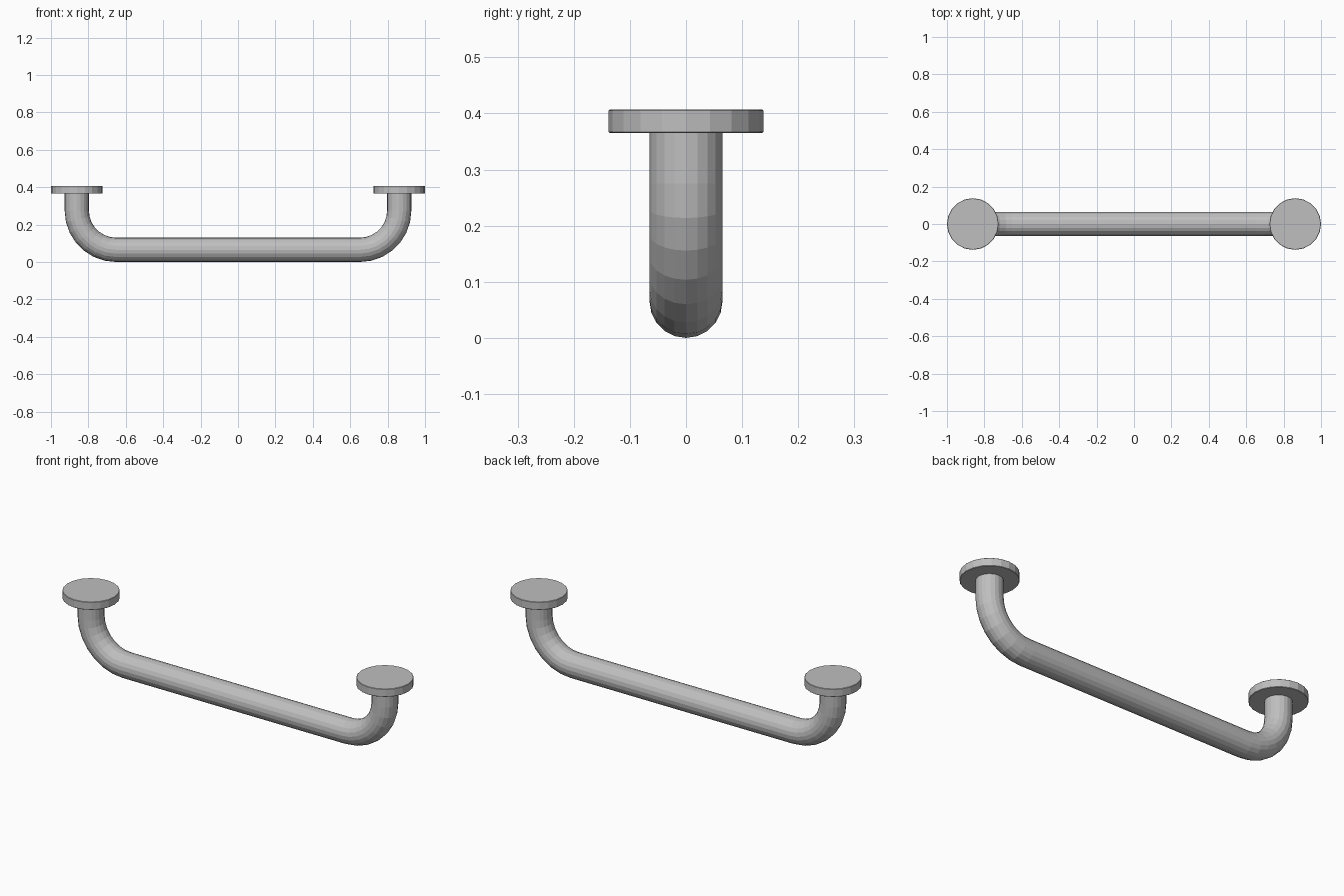
import bpy, bmesh, math
from mathutils import Vector

if "Cube" in bpy.data.objects:
    bpy.data.objects.remove(bpy.data.objects["Cube"])

SIDES = 20
TUBE_R, BEND_R, BEND_STEPS = 0.065, 0.21, 7
POST_X, PLATE_R = 0.862, 0.138
PLATE_Z0, PLATE_Z1 = 0.365, 0.407

metal = bpy.data.materials.new("brushed grey metal")
metal.diffuse_color = (0.52, 0.52, 0.52, 1)
metal.use_nodes = True
metal.node_tree.nodes["Principled BSDF"].inputs["Base Color"].default_value = metal.diffuse_color


def make_object(name, bm):
    bmesh.ops.recalc_face_normals(bm, faces=bm.faces[:])
    mesh = bpy.data.meshes.new(name)
    bm.to_mesh(mesh)
    bm.free()
    mesh.materials.append(metal)
    obj = bpy.data.objects.new(name, mesh)
    bpy.context.collection.objects.link(obj)
    return obj


# Centre line of the right half: (point, outward direction), from bar to post
cx, cz = POST_X - BEND_R, TUBE_R + BEND_R
half = []
for i in range(BEND_STEPS + 1):
    a = math.pi / 2 * i / BEND_STEPS
    out = Vector((math.sin(a), 0, -math.cos(a)))
    half.append((Vector((cx, 0, cz)) + out * BEND_R, out))
half.append((Vector((POST_X, 0, PLATE_Z0 + 0.01)), Vector((1, 0, 0))))


def flip(v):
    return Vector((-v.x, v.y, v.z))


path = [(flip(p), flip(o)) for p, o in reversed(half)] + half

# Bent tube: round section swept along the path
bm = bmesh.new()
rings = []
for p, out in path:
    ring = []
    for k in range(SIDES):
        t = 2 * math.pi * k / SIDES
        ring.append(bm.verts.new(p + TUBE_R * (math.cos(t) * out + Vector((0, math.sin(t), 0)))))
    rings.append(ring)
for r0, r1 in zip(rings, rings[1:]):
    for k in range(SIDES):
        n = (k + 1) % SIDES
        bm.faces.new((r0[k], r0[n], r1[n], r1[k]))
bm.faces.new(rings[0])
bm.faces.new(rings[-1])
make_object("bent_grab_bar", bm)

# Round mounting plates with slightly eased rims
for name, side in (("left_mounting_plate", -1), ("right_mounting_plate", 1)):
    bm = bmesh.new()
    bmesh.ops.create_cone(bm, cap_ends=True, segments=SIDES, radius1=PLATE_R,
                          radius2=PLATE_R, depth=PLATE_Z1 - PLATE_Z0)
    rim = [e for e in bm.edges if abs(e.verts[0].co.z - e.verts[1].co.z) < 1e-5]
    bmesh.ops.bevel(bm, geom=rim, offset=0.002, segments=1, affect='EDGES')
    plate = make_object(name, bm)
    plate.location = (side * POST_X, 0, (PLATE_Z0 + PLATE_Z1) / 2)
